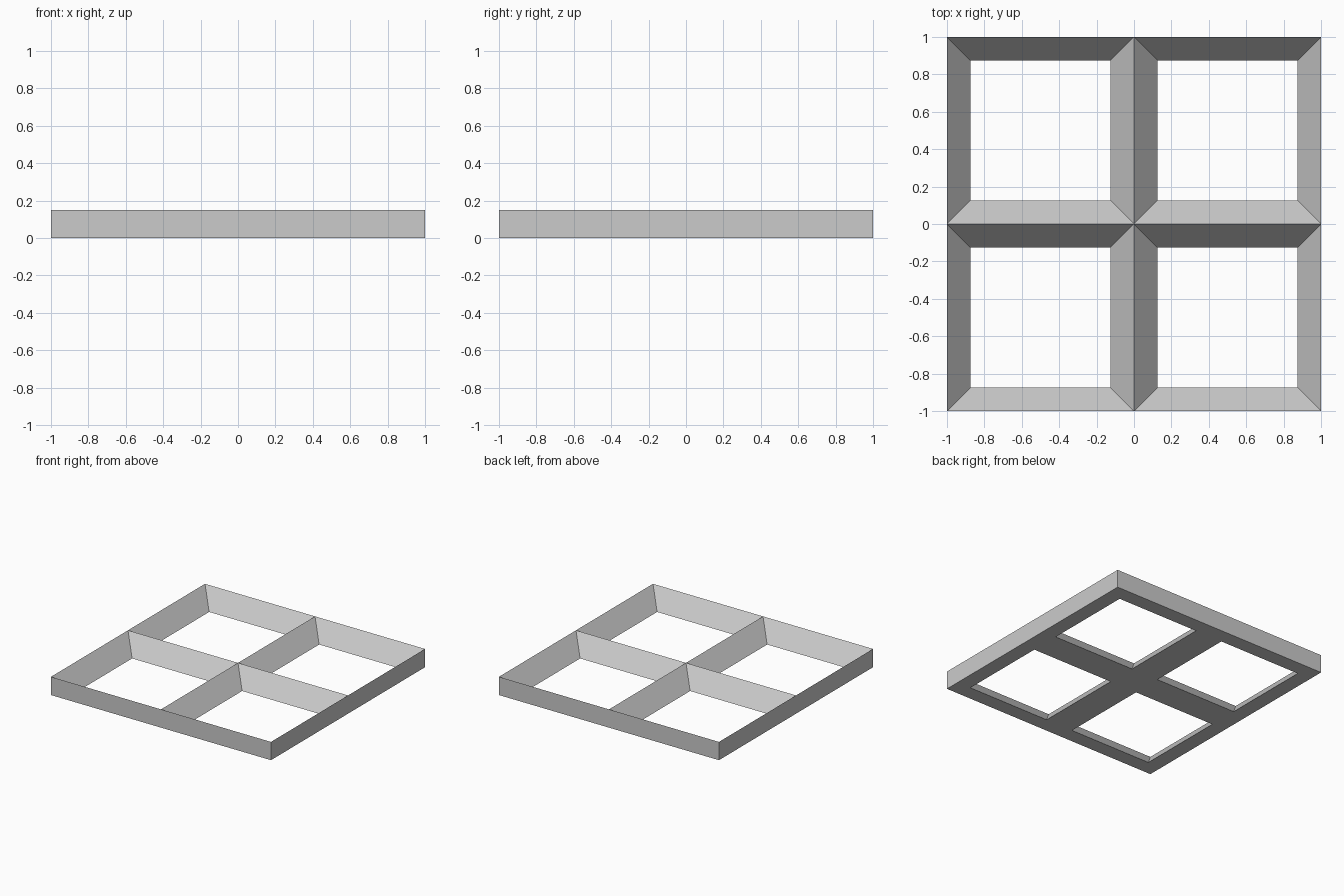
import bpy
import bmesh
from mathutils import Matrix

HEIGHT = 0.15      # frame height
SLOPE = 0.125      # how far each sloped wall reaches into its opening

cube = bpy.data.objects.get("Cube")
if cube:
    bpy.data.objects.remove(cube, do_unlink=True)

# Plain grey finish
grey = bpy.data.materials.new("plain grey")
grey.use_nodes = True
colour = (0.6, 0.6, 0.6, 1)
grey.diffuse_color = colour
grey.node_tree.nodes["Principled BSDF"].inputs["Base Color"].default_value = colour


def add_open_panes(bm, z, depth):
    """Two by two panes at height z, inset by the slope, with open middles."""
    verts = bmesh.ops.create_grid(bm, x_segments=2, y_segments=2, size=1,
                                  matrix=Matrix.Translation((0, 0, z)))["verts"]
    panes = list({f for v in verts for f in v.link_faces})
    for f in panes:
        f.normal_update()
    bmesh.ops.inset_individual(bm, faces=panes, thickness=SLOPE, depth=0,
                               use_even_offset=True)
    for v in {v for f in panes for v in f.verts}:
        v.co.z -= depth
    bmesh.ops.delete(bm, geom=panes, context='FACES')


def on_rim(edge):
    """True for the edges that run round the outside of the frame."""
    a, b = (v.co for v in edge.verts)
    return any(abs(a[i] + b[i]) > 1.999 for i in (0, 1))


bm = bmesh.new()
# Flat underside, then its rim raised to make the outer walls
add_open_panes(bm, 0, 0)
rim = [e for e in bm.edges if on_rim(e)]
raised = bmesh.ops.extrude_edge_only(bm, edges=rim)["geom"]
bmesh.ops.translate(bm, vec=(0, 0, HEIGHT),
                    verts=[g for g in raised if isinstance(g, bmesh.types.BMVert)])
# Sloped inner walls meeting in sharp ridges
add_open_panes(bm, HEIGHT, HEIGHT)
bmesh.ops.remove_doubles(bm, verts=bm.verts, dist=0.001)
bmesh.ops.recalc_face_normals(bm, faces=bm.faces)

mesh = bpy.data.meshes.new("window_frame")
bm.to_mesh(mesh)
bm.free()
mesh.materials.append(grey)
frame = bpy.data.objects.new("window_frame", mesh)
bpy.context.collection.objects.link(frame)
